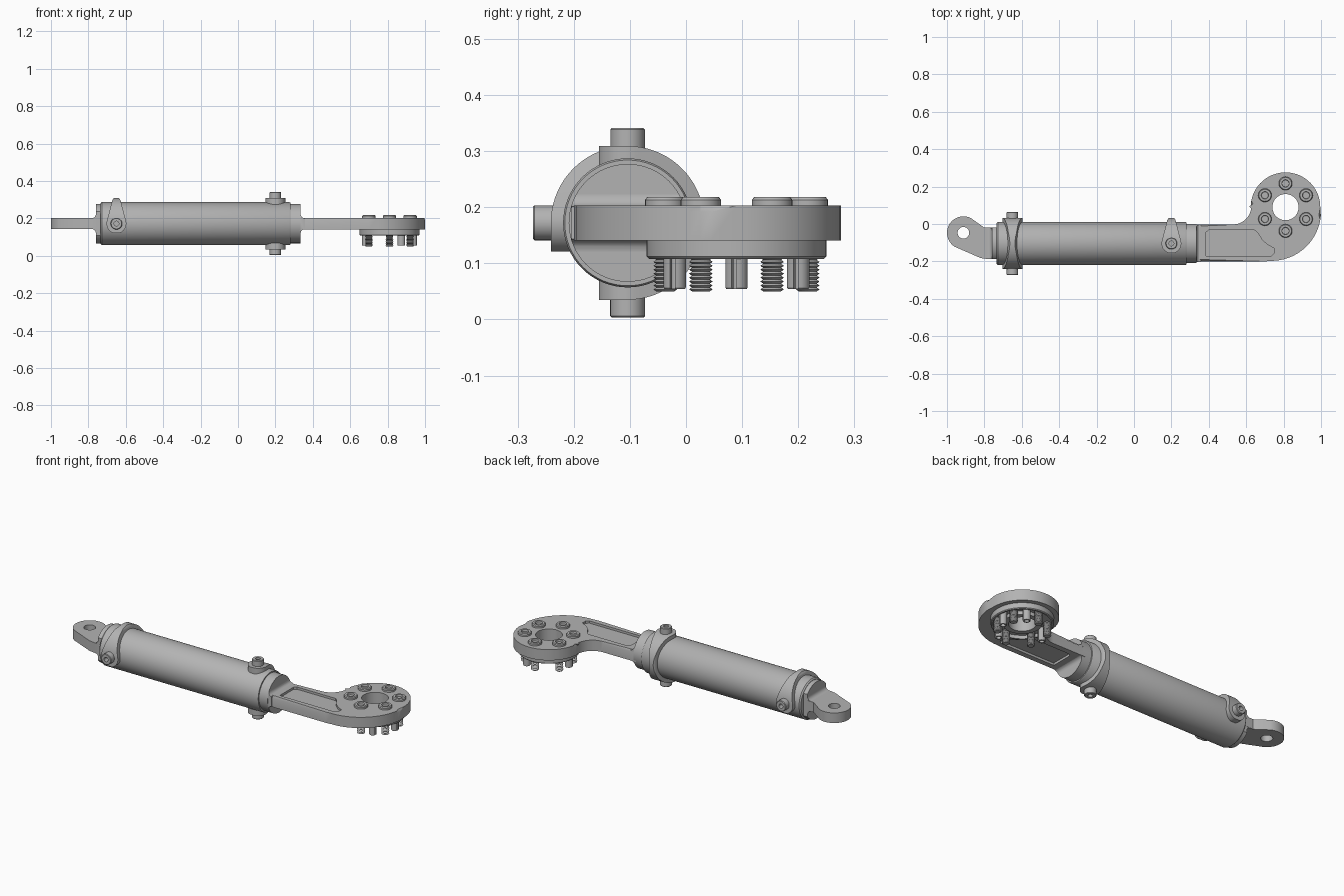
import bpy, bmesh, math
from mathutils import Vector

if "Cube" in bpy.data.objects:
    bpy.data.objects.remove(bpy.data.objects["Cube"], do_unlink=True)

steel = bpy.data.materials.new("satin_grey_steel")
steel.use_nodes = True
steel.diffuse_color = (0.45, 0.45, 0.45, 1)
steel.node_tree.nodes["Principled BSDF"].inputs["Base Color"].default_value = (0.45, 0.45, 0.45, 1)

CY, CZ = -0.104, 0.172            # cylinder axis
RING = Vector((0.81, 0.09, 0))    # centre of the bolted ring
TAU = math.tau


def place(axis, u, v, w):
    return {"Z": (u, v, w), "Y": (u, w, v), "X": (w, u, v)}[axis]


def finish(name, bm, at=(0, 0, 0)):
    bmesh.ops.recalc_face_normals(bm, faces=bm.faces)
    mesh = bpy.data.meshes.new(name)
    bm.to_mesh(mesh)
    bm.free()
    mesh.materials.append(steel)
    ob = bpy.data.objects.new(name, mesh)
    ob.location = at
    bpy.context.collection.objects.link(ob)
    return ob


def activate(ob):
    bpy.context.view_layer.update()
    bpy.ops.object.select_all(action="DESELECT")
    ob.select_set(True)
    bpy.context.view_layer.objects.active = ob


def smooth(ob):
    activate(ob)
    bpy.ops.object.shade_smooth_by_angle(angle=math.radians(32))
    return ob


def prism(name, pts, axis, lo, hi, chamfer=0, at=(0, 0, 0)):
    """Extrude a flat outline; optionally chamfer its far rim."""
    bm = bmesh.new()
    base = [bm.verts.new(place(axis, u, v, lo)) for u, v in pts]
    top = [bm.verts.new(place(axis, u, v, hi)) for u, v in pts]
    n = len(pts)
    bm.faces.new(base)
    cap = bm.faces.new(top)
    for i in range(n):
        bm.faces.new((base[i], base[(i + 1) % n], top[(i + 1) % n], top[i]))
    if chamfer:
        bmesh.ops.bevel(bm, geom=list(cap.edges), offset=chamfer, segments=1, affect="EDGES")
    return finish(name, bm, at)


def lathe(name, profile, axis, at, sides=32, closed=True, arc=TAU):
    """Revolve a (radius, height) profile round an axis."""
    bm = bmesh.new()
    full = arc == TAU
    steps = sides if full else sides + 1
    rows = [[bm.verts.new(place(axis, r * math.cos(arc * i / sides), r * math.sin(arc * i / sides), h))
             for r, h in profile] for i in range(steps)]
    n = len(profile)
    for i in range(sides):
        a, b = rows[i], rows[(i + 1) % steps]
        for j in range(n if closed else n - 1):
            k = (j + 1) % n
            bm.faces.new((a[j], a[k], b[k], b[j]))
    if not full:
        bm.faces.new(rows[0])
        bm.faces.new(rows[-1])
    elif not closed:
        bm.faces.new([r[0] for r in rows])
        bm.faces.new([r[-1] for r in rows])
    return finish(name, bm, at)


def rod(name, r, lo, hi, axis, at, sides=48):
    return lathe(name, [(r, lo), (r, hi)], axis, at, sides, closed=False)


def boolean(ob, cutter, operation):
    mod = ob.modifiers.new("cut", "BOOLEAN")
    mod.operation, mod.object, mod.solver = operation, cutter, "EXACT"
    activate(ob)
    bpy.ops.object.modifier_apply(modifier="cut")
    bpy.data.objects.remove(cutter, do_unlink=True)


def arc(cx, cy, r, a, b, n=16):
    return [(cx + r * math.cos(math.radians(a + (b - a) * i / n)),
             cy + r * math.sin(math.radians(a + (b - a) * i / n))) for i in range(n + 1)]


AXIS = (0, CY, CZ)

# Barrel with a stepped rim at both ends
smooth(lathe("barrel", [(0.1, -0.735), (0.108, -0.735), (0.115, -0.728),
                        (0.115, 0.275), (0.112, 0.28), (0.1, 0.28)], "X", AXIS, 64, closed=False))

# Gland where the arm leaves the barrel
smooth(rod("gland", 0.105, 0.25, 0.335, "X", AXIS, 64))


def flare(name, x, out, bound):
    """Filleted root between a round end and its flat bar."""
    r = 0.022
    half = 0.029
    side = [(x - out * 0.01, half + r)] + \
        [(x + out * r * (1 - math.cos(t)), half + r * (1 - math.sin(t)))
         for t in [math.pi / 2 * i / 6 for i in range(7)]]
    ob = prism(name, [(u, CZ + v) for u, v in side] + [(u, CZ - v) for u, v in reversed(side)],
               "Y", CY - bound, CY + bound)
    boolean(ob, rod("trim", 0.105, -1.2, 1.2, "X", AXIS, 64), "INTERSECT")
    smooth(ob)


flare("arm_root", 0.335, 1, 0.1)
flare("eye_root", -0.76, -1, 0.083)

# Rear end plate: a disc with flattened sides
plate = rod("end_plate", 0.106, -0.76, -0.72, "X", AXIS, 64)
w = 0.084
boolean(plate, prism("trim", [(-1, CY - w), (0, CY - w), (0, CY + w), (-1, CY + w)], "Z", 0, 1), "INTERSECT")
smooth(plate)

# Rear mounting eye
EX, EY = -0.912, -0.047
eye = prism("mounting_eye", [(-0.75, CY + w), (-0.8, CY + w)] + arc(EX, EY, 0.088, 62, 238, 24)
            + [(-0.82, CY - 0.078), (-0.78, CY - w), (-0.75, CY - w)], "Z", 0.143, 0.201)
boolean(eye, rod("bore", 0.031, 0, 1, "Z", (EX, EY, 0)), "DIFFERENCE")
smooth(eye)

# Hooked arm with a round head, pockets on both faces and a through bore
arm = prism("hooked_arm", [(0.32, -0.2), (0.7, -0.2)] + arc(0.735, 0.068, 0.265, -90, -5, 20)
            + arc(RING.x, RING.y, 0.186, 0, 175, 32)
            + arc(0.53, 0.095, 0.097, 0, -90, 12) + [(0.32, -0.002)],
            "Z", 0.141, 0.203, chamfer=0.011)
pocket = [(0.385, -0.17), (0.735, -0.17), (0.75, -0.155), (0.75, -0.13), (0.715, -0.112),
          (0.685, -0.085), (0.66, -0.045), (0.645, -0.033), (0.4, -0.033), (0.385, -0.045)]
boolean(arm, prism("pocket", pocket, "Z", 0.19, 0.3), "DIFFERENCE")
boolean(arm, prism("pocket", pocket, "Z", 0, 0.154), "DIFFERENCE")
boolean(arm, rod("bore", 0.07, 0, 1, "Z", RING), "DIFFERENCE")
smooth(arm)

# Flange under the head, with an annular groove
smooth(lathe("flange", [(0.07, 0.145), (0.07, 0.108), (0.098, 0.108), (0.098, 0.128), (0.148, 0.128),
                        (0.148, 0.108), (0.156, 0.108), (0.16, 0.112), (0.16, 0.145)], "Z", RING, 64))


def around(degrees):
    a = math.radians(degrees)
    return RING + Vector((math.cos(a), math.sin(a), 0)) * 0.127


# Six bolts: low domed socket heads above, threaded shanks below
thread = [(0.016 + 0.005 * (i % 2), 0.05 + 0.0035 * i) for i in range(24)]
for i in range(6):
    spot = around(30 + 60 * i)
    smooth(lathe("bolt_head", [(0.036, 0.195), (0.036, 0.213), (0.032, 0.218), (0.02, 0.218),
                               (0.018, 0.208), (0.004, 0.208)], "Z", spot, 28, closed=False))
    lathe("bolt_shank", thread, "Z", spot, 20, closed=False)

# Split hollow dowel pins between the bolts
for angle in (0, 60, 180, 300):
    pin = lathe("split_pin", [(0.02, 0.13), (0.02, 0.057), (0.018, 0.054), (0.012, 0.054), (0.012, 0.13)],
                "Z", around(angle), 20, arc=TAU * 0.93)
    smooth(pin)


def trunnion(prefix, x, turn):
    """Tapered saddle over the barrel with a hollow stub on each cheek."""
    at = (x, CY, CZ)
    saddle = prism(prefix + "_saddle", [(-0.137, -0.051), (0.137, -0.051)] + arc(0, 0, 0.137, 0, 180, 36),
                   "X", -0.07, 0.07, at=at)
    drop = arc(0, 0, 0.053, 165, 375, 24) + [(0.022, 0.125), (0.012, 0.14), (-0.012, 0.14), (-0.022, 0.125)]
    boolean(saddle, prism("trim", drop, "Y", -0.3, 0.3, at=at), "INTERSECT")
    smooth(saddle).rotation_euler.x = turn
    for s in (-1, 1):
        stub = lathe(prefix + "_stub", [(0.031, s * 0.12), (0.031, s * 0.166), (0.028, s * 0.169),
                                        (0.013, s * 0.169), (0.013, s * 0.14)], "Y", at, 28, closed=False)
        smooth(stub).rotation_euler.x = turn


trunnion("rear_trunnion", -0.65, 0)
trunnion("front_trunnion", 0.2, -math.pi / 2)
